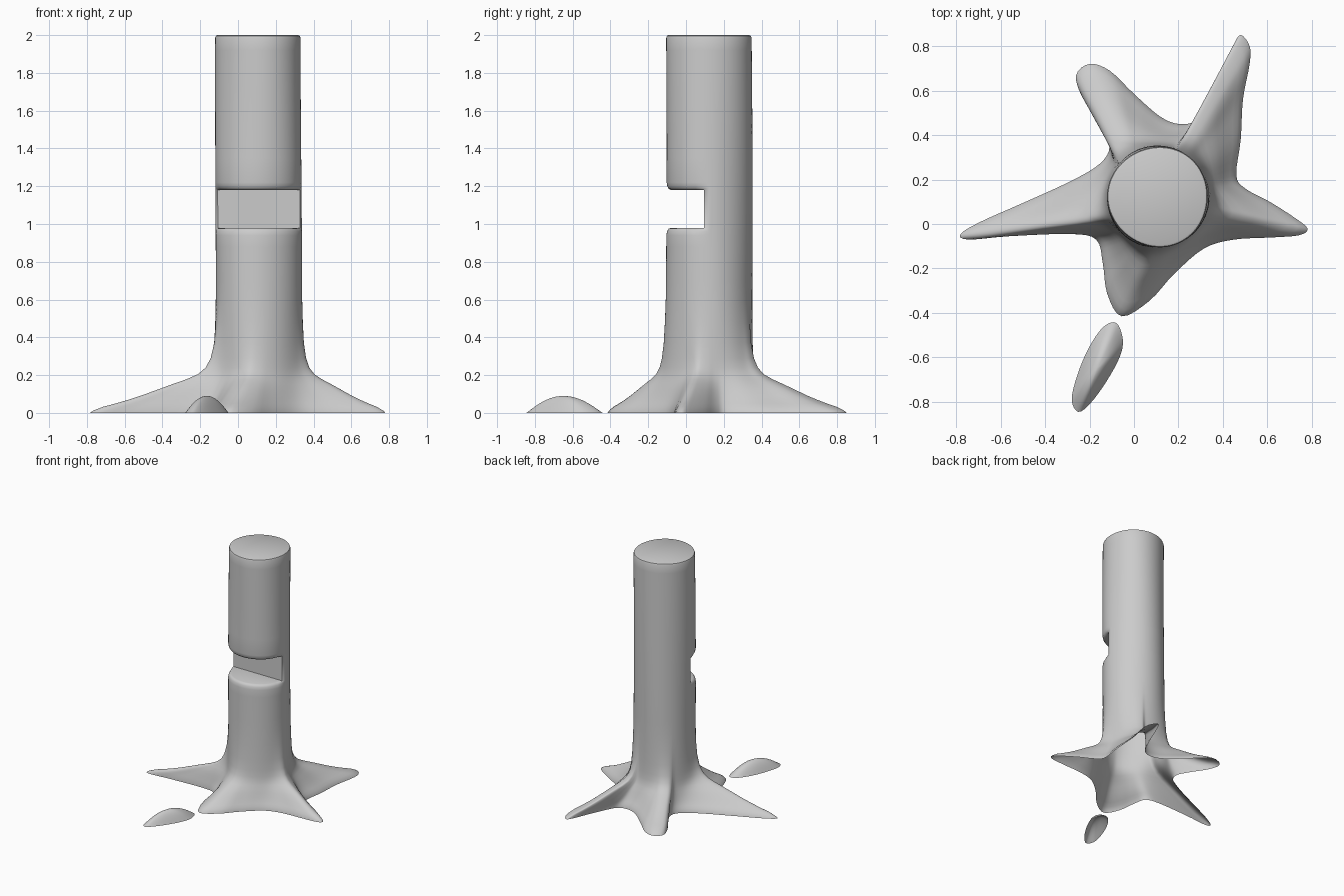
import bpy, bmesh
from math import sin, cos, atan2, pi
from mathutils import Vector

if "Cube" in bpy.data.objects:
    bpy.data.objects.remove(bpy.data.objects["Cube"])

CX, CY = 0.108, 0.122          # trunk axis
NOTCH_Y = 0.095                # depth of the sawn notch


def smooth_loop(pts, n):
    """Closed Catmull-Rom curve through 2D points."""
    out, m = [], len(pts)
    for i in range(m):
        a, b, c, d = (Vector(pts[(i + k) % m]) for k in (-1, 0, 1, 2))
        for j in range(n):
            t = j / n
            out.append(0.5 * (2 * b + (c - a) * t + (2 * a - 5 * b + 4 * c - d) * t * t
                              + (3 * b - a - 3 * c + d) * t ** 3))
    return out


def loft(name, rings, angle):
    """Skin rings from bottom to top, capped on top and open on the ground."""
    bm = bmesh.new()
    vr = [[bm.verts.new(p) for p in r] for r in rings]
    n = len(rings[0])
    for lo, hi in zip(vr, vr[1:]):
        for i in range(n):
            j = (i + 1) % n
            bm.faces.new((lo[i], lo[j], hi[j], hi[i]))
    bm.faces.new(vr[-1])
    bmesh.ops.remove_doubles(bm, verts=bm.verts, dist=1e-5)
    me = bpy.data.meshes.new(name)
    bm.to_mesh(me)
    bm.free()
    ob = bpy.data.objects.new(name, me)
    bpy.context.collection.objects.link(ob)
    bpy.ops.object.select_all(action='DESELECT')
    bpy.context.view_layer.objects.active = ob
    ob.select_set(True)
    bpy.ops.object.shade_smooth_by_angle(angle=angle)


# Ground outline of the five spreading roots, counter-clockwise
outline = [
    (.78, -.02), (.72, .03), (.61, .10), (.50, .16), (.46, .22), (.48, .38),
    (.49, .56), (.52, .72), (.52, .80), (.48, .85), (.445, .80), (.39, .67),
    (.33, .54), (.28, .465), (.20, .45), (.115, .485), (0, .585), (-.11, .69),
    (-.20, .72), (-.26, .67), (-.235, .575), (-.155, .45), (-.11, .35),
    (-.155, .27), (-.29, .19), (-.51, .09), (-.69, .01), (-.78, -.045),
    (-.745, -.07), (-.56, -.055), (-.29, -.045), (-.17, -.07), (-.14, -.18),
    (-.12, -.315), (-.055, -.415), (.07, -.345), (.18, -.225), (.315, -.11),
    (.45, -.07), (.63, -.06), (.745, -.05)]
base = smooth_loop(outline, 4)
N = len(base)

# Angle on the trunk for each outline point, eased toward even spacing
angles, prev = [], -0.2
for i, p in enumerate(base):
    a = atan2(p.y - CY, p.x - CX)
    a += 2 * pi * round((prev - a) / (2 * pi))
    prev = a
    angles.append(0.7 * a + 0.3 * (-0.2 + 2 * pi * i / N))


def trunk_ring(z, inset=0.0, front_inset=0.0, cut=False):
    ring = []
    for a in angles:
        r = 0.226 + 0.004 * (1 - z / 2) + 0.003 * sin(3 * a + 2.5 * z) - inset
        r -= front_inset * min(1, max(0, -3 * sin(a)))
        x, y = CX + r * cos(a), CY + r * sin(a)
        ring.append((x, max(y, NOTCH_Y) if cut else y, z))
    return ring


# Root flare: (share of outline reach, height)
flare = [(1, 0), (.975, .012), (.9, .032), (.8, .05), (.7, .07), (.6, .092),
         (.48, .122), (.36, .152), (.25, .178), (.16, .205), (.1, .24),
         (.06, .29), (.03, .37), (.012, .48)]
rings = []
for s, z in flare:
    rings.append([(b.x * s + t[0] * (1 - s), b.y * s + t[1] * (1 - s), z)
                  for b, t in zip(base, trunk_ring(z))])

# Trunk with sawn notch and softly rounded lips
rings += [trunk_ring(z) for z in (.6, .7, .8, .88, .94)]
rings += [trunk_ring(.962, 0, .004), trunk_ring(.975, 0, .012), trunk_ring(.98, 0, .024)]
rings += [trunk_ring(.98, 0, .024, True), trunk_ring(1.18, 0, .024, True)]
rings += [trunk_ring(1.18, 0, .024), trunk_ring(1.185, 0, .012), trunk_ring(1.198, 0, .004)]
rings += [trunk_ring(z) for z in (1.22, 1.35, 1.5, 1.65, 1.8, 1.92, 1.985)]
rings += [trunk_ring(1.996, .004), trunk_ring(2.0, .012)]
loft("trunk_with_roots", rings, 0.7)

# Tip of a buried root surfacing in front
bump = smooth_loop([(-.08, -.445), (-.14, -.465), (-.205, -.56), (-.255, -.68),
                    (-.28, -.79), (-.25, -.845), (-.195, -.805), (-.125, -.71),
                    (-.065, -.60), (-.05, -.52)][::-1], 4)
mid = Vector((-.165, -.65))
bump_rings = []
for s in (1, .95, .87, .77, .65, .5, .35, .2, .05):
    bump_rings.append([(*(mid + (p - mid) * s), .09 * (1 - s * s) ** 1.1) for p in bump])
loft("surfacing_root", bump_rings, 1.0)
